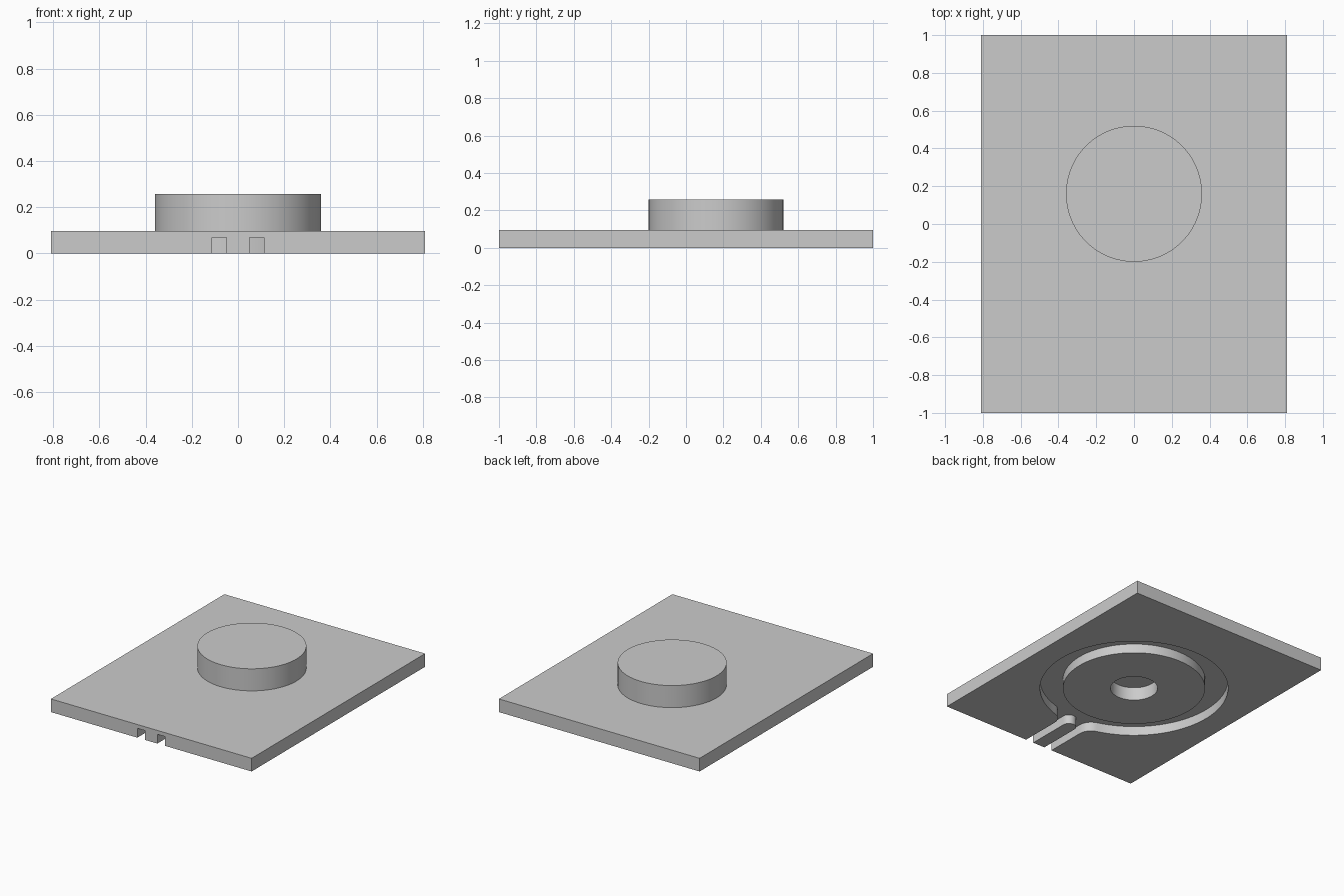
import bpy, bmesh
from math import cos, sin, pi, atan2, sqrt

cube = bpy.data.objects.get("Cube")
if cube:
    bpy.data.objects.remove(cube, do_unlink=True)

HALF_W, HALF_L, PLATE_H = 0.81, 1.0, 0.096
DISC_R, DISC_Y, TOP = 0.36, 0.16, 0.257
OUTER_R, ISLAND_R, HOLE_R = 0.635, 0.48, 0.159
DEPTH, SLOT_X, RIB_X, FILLET = 0.068, 0.112, 0.049, 0.1

grey = bpy.data.materials.new("light grey")
grey.use_nodes = True
COLOUR = (0.6, 0.6, 0.6, 1)
grey.diffuse_color = COLOUR
grey.node_tree.nodes["Principled BSDF"].inputs["Base Color"].default_value = COLOUR


def arc(cx, cy, r, start, end, steps):
    return [(cx + r * cos(start + (end - start) * i / steps),
             cy + r * sin(start + (end - start) * i / steps)) for i in range(steps + 1)]


def circle(r, cy=0, steps=96):
    return arc(0, cy, r, 0, 2 * pi, steps)[:-1]


def prism(name, outline, z0, z1):
    """Extrude a counter-clockwise outline from z0 to z1."""
    bm = bmesh.new()
    face = bm.faces.new([bm.verts.new((x, y, z0)) for x, y in outline])
    new = bmesh.ops.extrude_face_region(bm, geom=[face])["geom"]
    for v in new:
        if isinstance(v, bmesh.types.BMVert):
            v.co.z = z1
    bmesh.ops.recalc_face_normals(bm, faces=bm.faces)
    mesh = bpy.data.meshes.new(name)
    bm.to_mesh(mesh)
    bm.free()
    mesh.materials.append(grey)
    obj = bpy.data.objects.new(name, mesh)
    bpy.context.collection.objects.link(obj)
    return obj


def cut(target, cutter):
    """Subtract the cutter, bake the result and drop the cutter."""
    mod = target.modifiers.new("cut", "BOOLEAN")
    mod.operation, mod.solver, mod.object = "DIFFERENCE", "EXACT", cutter
    bpy.context.view_layer.objects.active = target
    bpy.ops.object.modifier_apply(modifier=mod.name)
    bpy.data.objects.remove(cutter, do_unlink=True)


# Plate and the round boss on top
plate = prism("base_plate", [(-HALF_W, -HALF_L), (HALF_W, -HALF_L),
                             (HALF_W, HALF_L), (-HALF_W, HALF_L)], 0, PLATE_H)
disc = prism("top_disc", circle(DISC_R, DISC_Y), PLATE_H, TOP)

# Recess outline: round channel flaring through fillets into the front slots
fx = SLOT_X + FILLET
fy = -sqrt((OUTER_R + FILLET) ** 2 - fx ** 2)
join = atan2(fy, fx)
ring = arc(0, 0, OUTER_R, join, pi - join, 96)
right_fillet = arc(fx, fy, FILLET, pi, pi + join, 10)
left_fillet = [(-x, y) for x, y in reversed(right_fillet)]
outline = [(SLOT_X, -1.1)] + right_fillet + ring[1:-1] + left_fillet + [(-SLOT_X, -1.1)]
recess = prism("recess_cutter", outline, -0.05, DEPTH)

# Keep the round island and the rounded rib between the slots
cut(recess, prism("island_keeper", circle(ISLAND_R), -0.1, 0.2))
rib = [(-RIB_X, -1.2), (RIB_X, -1.2)] + arc(0, -OUTER_R - RIB_X, RIB_X, 0, pi, 16)
cut(recess, prism("rib_keeper", rib, -0.1, 0.2))

# Carve the channel and the central hole
cut(plate, recess)
cut(plate, prism("hole_cutter", circle(HOLE_R, steps=64), -0.1, 0.2))

# Smooth round walls, sharp rims
for obj in (plate, disc):
    bpy.ops.object.select_all(action="DESELECT")
    obj.select_set(True)
    bpy.context.view_layer.objects.active = obj
    bpy.ops.object.shade_smooth_by_angle(angle=0.52)
